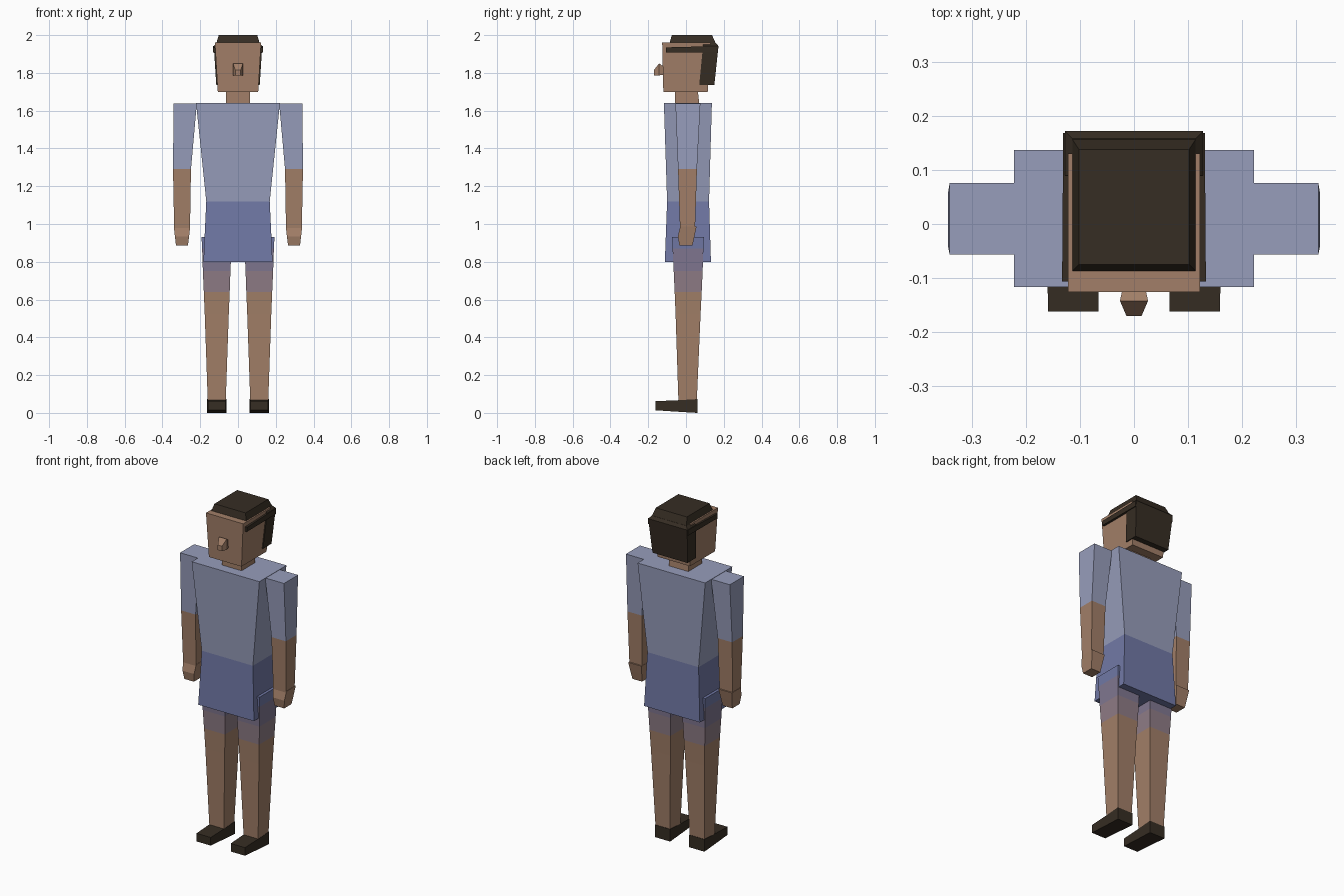
import bpy
import bmesh

cube = bpy.data.objects.get("Cube")
if cube:
    bpy.data.objects.remove(cube, do_unlink=True)


def material(name, rgb):
    """Flat material from 0-255 display colour."""
    lin = [((c / 255 + 0.055) / 1.055) ** 2.4 for c in rgb] + [1.0]
    mat = bpy.data.materials.new(name)
    mat.use_nodes = True
    mat.diffuse_color = lin
    bsdf = mat.node_tree.nodes["Principled BSDF"]
    bsdf.inputs["Base Color"].default_value = lin
    bsdf.inputs["Roughness"].default_value = 0.9
    return mat


skin = material("skin", (162, 127, 104))
shirt = material("shirt_blue", (151, 157, 187))
shorts = material("shorts_blue", (113, 121, 166))
hem = material("shorts_hem", (128, 119, 144))
hem_fade = material("hem_fade", (143, 124, 134))
dark = material("dark_brown", (54, 45, 35))


def loft(name, rings, mats, axis="z", side=1):
    """Box lofted through rectangles. A ring is (height, x0, x1, v0, v1), where
    height runs along the axis and v is the remaining axis.
    One material per section between rings, or a single one for all."""
    bm = bmesh.new()
    loops = []
    for h, x0, x1, v0, v1 in rings:
        loop = []
        for x, v in ((x0, v0), (x1, v0), (x1, v1), (x0, v1)):
            loop.append(bm.verts.new((side * x, v, h) if axis == "z" else (side * x, h, v)))
        loops.append(loop)
    many = len(mats) > 1
    for i, (a, b) in enumerate(zip(loops, loops[1:])):
        for k in range(4):
            n = (k + 1) % 4
            face = bm.faces.new((a[k], a[n], b[n], b[k]))
            face.material_index = i if many else 0
    bm.faces.new(loops[0])
    bm.faces.new(loops[-1]).material_index = len(mats) - 1
    bmesh.ops.recalc_face_normals(bm, faces=bm.faces)
    mesh = bpy.data.meshes.new(name)
    bm.to_mesh(mesh)
    bm.free()
    for m in mats:
        mesh.materials.append(m)
    obj = bpy.data.objects.new(name, mesh)
    bpy.context.scene.collection.objects.link(obj)
    return obj


# Body
loft("torso", [(1.12, -0.168, 0.168, -0.10, 0.122),
               (1.64, -0.222, 0.222, -0.117, 0.137)], [shirt])
loft("pelvis", [(0.80, -0.183, 0.183, -0.112, 0.132),
                (1.12, -0.168, 0.168, -0.10, 0.122)], [shorts])
loft("neck", [(1.62, -0.064, 0.064, -0.058, 0.072),
              (1.71, -0.064, 0.064, -0.058, 0.062)], [skin])

# Head and face
loft("head", [(1.70, -0.107, 0.107, -0.12, 0.115),
              (1.96, -0.122, 0.122, -0.126, 0.13)], [skin])
loft("nose", [(-0.115, -0.02, 0.02, 1.79, 1.83),
              (-0.142, -0.026, 0.026, 1.787, 1.85),
              (-0.17, -0.014, 0.014, 1.785, 1.815)], [skin], axis="y")

# Hair
loft("hair_cap", [(1.955, -0.115, 0.115, -0.088, 0.158),
                  (2.0, -0.102, 0.102, -0.075, 0.138)], [dark])
loft("hair_back", [(1.735, -0.115, 0.115, 0.07, 0.15),
                   (1.942, -0.128, 0.128, 0.09, 0.172),
                   (1.958, -0.114, 0.114, 0.09, 0.158)], [dark])

# Limbs, one set on each side
for side, word in ((1, "left"), (-1, "right")):
    loft(word + "_hair_band", [(-0.106, 0.115, 0.133, 1.908, 1.935),
                               (0.168, 0.115, 0.131, 1.908, 1.942)],
         [dark], axis="y", side=side)
    loft(word + "_arm", [(0.98, 0.254, 0.338, -0.032, 0.048),
                         (1.29, 0.249, 0.344, -0.042, 0.058),
                         (1.638, 0.218, 0.341, -0.056, 0.076)],
         [skin, shirt], side=side)
    loft(word + "_hand", [(0.885, 0.265, 0.328, -0.035, 0.034),
                          (0.935, 0.259, 0.334, -0.043, 0.045),
                          (0.988, 0.253, 0.34, -0.03, 0.056)], [skin], side=side)
    loft(word + "_leg", [(0.06, 0.065, 0.16, -0.04, 0.057),
                         (0.52, 0.049, 0.176, -0.055, 0.077),
                         (0.64, 0.044, 0.181, -0.06, 0.083),
                         (0.75, 0.04, 0.186, -0.065, 0.088),
                         (0.87, 0.035, 0.19, -0.071, 0.092),
                         (0.93, 0.032, 0.193, -0.074, 0.095)],
         [skin, skin, hem_fade, hem, shorts], side=side)
    loft(word + "_shoe", [(-0.162, 0.066, 0.159, 0.014, 0.062),
                          (-0.04, 0.064, 0.161, 0.006, 0.067),
                          (0.06, 0.062, 0.163, 0.0, 0.073)],
         [dark], axis="y", side=side)
